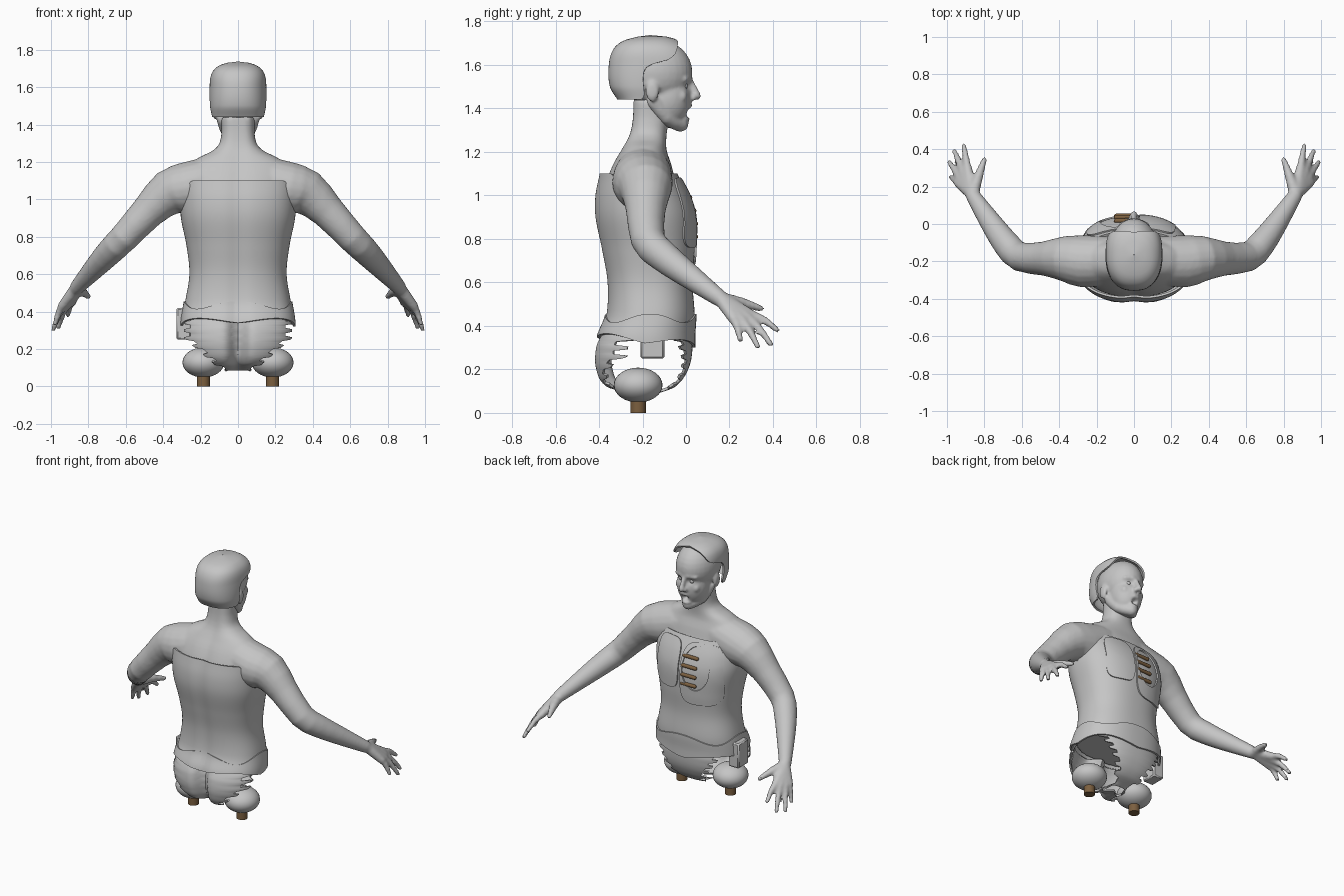
import bpy, bmesh, math
from mathutils import Vector, Matrix

if "Cube" in bpy.data.objects:
    bpy.data.objects.remove(bpy.data.objects["Cube"])


def material(name, colour):
    m = bpy.data.materials.new(name)
    m.use_nodes = True
    m.diffuse_color = (*colour, 1)
    m.node_tree.nodes["Principled BSDF"].inputs["Base Color"].default_value = (*colour, 1)
    return m


GREY = material("plain grey", (0.56, 0.56, 0.56))
BROWN = material("bone brown", (0.2, 0.115, 0.05))
P = 0.85  # squareness of the body sections


def spow(v, p=P):
    return math.copysign(abs(v) ** p, v)


def interp(rows, z):
    """Smooth interpolation through rows of (z, values...)."""
    z = min(max(z, rows[0][0]), rows[-1][0])
    k = next(i for i in range(len(rows) - 1) if z <= rows[i + 1][0])
    a, b = rows[k], rows[k + 1]
    before, after = rows[max(k - 1, 0)], rows[min(k + 2, len(rows) - 1)]
    h = b[0] - a[0]
    t = (z - a[0]) / h
    out = []
    for c in range(1, len(a)):
        ma = (b[c] - before[c]) / (b[0] - before[0]) * h
        mb = (after[c] - a[c]) / (after[0] - a[0]) * h
        out.append((2*t**3 - 3*t*t + 1) * a[c] + (t**3 - 2*t*t + t) * ma
                   + (3*t*t - 2*t**3) * b[c] + (t**3 - t*t) * mb)
    return out


def section(profile, z, a, grow=0, groove=0):
    """Point on a body section; angle 0 is the spine side."""
    hw, back, front = interp(profile, z)
    x = (hw + grow) * spow(math.sin(a))
    y = (back + front) / 2 - ((front - back) / 2 + grow) * spow(math.cos(a))
    if math.cos(a) > 0:
        y += groove * math.exp(-(x / 0.045) ** 2)
    return Vector((x, y, z))


def finish(name, bm, mat=GREY, remesh=0, thick=0, offset=-1, bevel=0):
    mesh = bpy.data.meshes.new(name)
    bm.to_mesh(mesh)
    bm.free()
    ob = bpy.data.objects.new(name, mesh)
    bpy.context.collection.objects.link(ob)
    if remesh:
        r = ob.modifiers.new("fuse", 'REMESH')
        r.mode, r.voxel_size = 'VOXEL', remesh
        s = ob.modifiers.new("soften", 'SMOOTH')
        s.factor, s.iterations = 0.5, 6
    if thick:
        s = ob.modifiers.new("thickness", 'SOLIDIFY')
        s.thickness, s.offset = thick, offset
    if bevel:
        ob.modifiers.new("bevel", 'BEVEL').width = bevel
    graph = bpy.context.evaluated_depsgraph_get()
    done = bpy.data.meshes.new_from_object(ob.evaluated_get(graph))
    ob.modifiers.clear()
    ob.data = done
    bm = bmesh.new()
    bm.from_mesh(done)
    bmesh.ops.recalc_face_normals(bm, faces=bm.faces)
    bm.to_mesh(done)
    bm.free()
    done.name = name
    done.materials.clear()
    done.materials.append(mat)
    done.shade_smooth()
    done.set_sharp_from_angle(angle=0.75)
    return ob


def grid(bm, rows, closed=False):
    """Quads between rows of points; closed rows also get end caps."""
    vs = [[bm.verts.new(p) for p in r] for r in rows]
    n = len(rows[0])
    for r, s in zip(vs, vs[1:]):
        for i in range(n if closed else n - 1):
            k = (i + 1) % n
            bm.faces.new((r[i], r[k], s[k], s[i]))
    if closed:
        bm.faces.new(vs[0][::-1])
        bm.faces.new(vs[-1])


def ball(bm, c, r, segments=32):
    r = r if isinstance(r, tuple) else (r, r, r)
    bmesh.ops.create_uvsphere(bm, u_segments=segments, v_segments=segments // 2, radius=1,
                              matrix=Matrix.Translation(c) @ Matrix.Diagonal((*r, 1)))


def limb(bm, points, steps=2):
    """Curved, tapered tube with round ends through (x, y, z, radius) points."""
    keys = [(i, *p) for i, p in enumerate(points)]
    path = [interp(keys, i / steps) for i in range((len(points) - 1) * steps + 1)]
    spots = [Vector(p[:3]) for p in path]
    way = (spots[-1] - spots[0]).normalized()
    ref = Vector((1, 0, 0)) if abs(way.z) > .8 else Vector((0, 0, 1))
    rings = []
    for i, p in enumerate(path):
        along = (spots[min(i + 1, len(spots) - 1)] - spots[max(i - 1, 0)]).normalized()
        u = ref.cross(along).normalized()
        v = along.cross(u)
        rings.append([spots[i] + p[3] * (u * math.cos(math.tau * k / 20)
                                         + v * math.sin(math.tau * k / 20)) for k in range(20)])
    grid(bm, rings, closed=True)
    for p in (path[0], path[-1]):
        ball(bm, p[:3], p[3], segments=16)


def sheet(name, profile, bottom, top, half=lambda z: math.pi, centre=0.0,
          rows=28, cols=96, thick=0.012, grow=0, groove=0):
    """Curved shell; its ends vary with angle and its width with height."""
    pts = []
    for j in range(rows + 1):
        row = []
        for i in range(cols + 1):
            u = 2 * i / cols - 1
            lo, hi = bottom(u * math.pi), top(u * math.pi)
            z = lo + (hi - lo) * j / rows
            row.append(section(profile, z, centre + u * half(z), grow, groove))
        pts.append(row)
    bm = bmesh.new()
    grid(bm, pts)
    bmesh.ops.remove_doubles(bm, verts=bm.verts, dist=0.0002)
    return finish(name, bm, thick=thick)


# Body: inner trunk, neck, arms and hands fused together
CORE = [(.38, .27, -.37, .01), (.6, .24, -.345, .01), (.9, .285, -.39, .02),
        (1.06, .29, -.37, -.045), (1.15, .28, -.335, -.07), (1.21, .235, -.30, -.09),
        (1.27, .12, -.27, -.09), (1.34, .09, -.255, -.08), (1.44, .09, -.25, -.06)]
bm = bmesh.new()
grid(bm, [[section(CORE, .38 + 1.06 * j / 40, math.tau * i / 48, groove=.01)
           for i in range(48)] for j in range(41)], closed=True)
FINGERS = [((.89, .30, .45), (.91, .42, .38)), ((.915, .285, .435), (.96, .39, .315)),
           ((.935, .255, .425), (.987, .33, .305)), ((.94, .22, .43), (.978, .25, .335))]
for s in (-1, 1):
    def side(*pts):
        limb(bm, [(s * p[0], *p[1:]) for p in pts])
    side((.14, -.195, 1.1, .13), (.27, -.2, 1.06, .14), (.37, -.185, 1.035, .122),
         (.48, -.185, .935, .092), (.61, -.175, .795, .079), (.68, -.11, .725, .073),
         (.76, .0, .64, .06), (.86, .15, .53, .04))
    for knuckle, tip in FINGERS:
        mid = (Vector(knuckle) + Vector(tip)) / 2 + Vector((0, 0, .012))
        side((.865, .16, .525, .034), (*knuckle, .025))
        side((*knuckle, .022), (*mid, .018), (*tip, .014))
    side((.86, .17, .52, .034), (.83, .26, .505, .025), (.80, .345, .48, .015))
finish("body", bm, remesh=.01)

# Head with facial features
bm = bmesh.new()
ball(bm, (0, -.14, 1.565), (.13, .17, .155))
ball(bm, (0, -.085, 1.45), (.103, .11, .14))
ball(bm, (0, .004, 1.412), (.036, .026, .018))
ball(bm, (0, -.008, 1.352), (.034, .026, .014))
limb(bm, [(0, .02, 1.53, .012), (0, .052, 1.457, .018)])
for s in (-1, 1):
    ball(bm, (s * .016, .035, 1.45), .015)
    ball(bm, (s * .125, -.155, 1.48), (.014, .032, .05))
    ball(bm, (s * .058, -.02, 1.455), (.03, .026, .03))
    limb(bm, [(s * .07, -.006, 1.535, .014), (s * .02, .016, 1.54, .016)])
    limb(bm, [(0, -.025, 1.33, .038), (s * .055, -.09, 1.36, .036), (s * .075, -.14, 1.43, .04)])
head = finish("head", bm, remesh=.008)
# Eye sockets and open mouth
for centre, radius, depth in (((.042, .02, 1.503), .026, .012), ((-.042, .02, 1.503), .026, .012),
                              ((0, .015, 1.382), .022, .03)):
    for v in head.data.vertices:
        d = (v.co - Vector(centre)).length / radius
        if d < 1.5 and v.co.y > -.05:
            v.co.y -= depth * math.exp(-2 * d * d)
bm = bmesh.new()
for s in (-1, 1):
    ball(bm, (s * .042, -.008, 1.503), .016, segments=16)
finish("eyes", bm)

# Hair cap, cut back around the ears and forehead
CAP = [(1.44, .138, -.315, -.06), (1.5, .15, -.35, 0), (1.6, .152, -.355, .05),
       (1.67, .142, -.335, .02), (1.71, .11, -.29, -.03), (1.73, .06, -.22, -.09),
       (1.737, .002, -.167, -.163)]
EDGE = [(1.44, -.205), (1.46, -.192), (1.54, -.197), (1.585, -.185), (1.605, -.15),
        (1.625, -.08), (1.66, -.045), (1.74, -.035)]


def cap_half(z):
    hw, back, front = interp(CAP, z)
    c = ((back + front) / 2 - interp(EDGE, z)[0]) / ((front - back) / 2)
    return math.acos(max(-1, min(1, spow(c, 1 / P))))


sheet("hair_cap", CAP, lambda a: 1.44, lambda a: 1.737, cap_half, rows=44, cols=64)

# Torso shell with arm holes, and the waistband
SHELL = [(.3, .30, -.415, .035), (.36, .298, -.405, .035), (.45, .283, -.37, .04),
         (.6, .26, -.365, .03), (.75, .275, -.39, .04), (.9, .305, -.42, .04),
         (1.0, .31, -.42, .012), (1.1, .308, -.4, -.04)]
sheet("torso_shell", SHELL, lambda a: .38,
      lambda a: .92 + .18 * min(1, 1.6 * abs(math.cos(a))), rows=32, groove=.01)
sheet("waistband", SHELL, lambda a: .32 + .02 * math.cos(a) + .03 * abs(math.sin(2 * a)),
      lambda a: .435 + .02 * math.cos(4 * a), rows=8, grow=.008, groove=.02)

# Torn pelvis shells, open at the hips
PELVIS = [(.085, .07, -.27, -.14), (.12, .2, -.375, -.05), (.2, .28, -.42, .01),
          (.3, .3, -.42, .03), (.37, .285, -.39, .02)]


def torn_half(base, slope, widest):
    def half(z):
        limit = min(widest, base + slope * (z - .085)) + (.02 if int(z * 45) % 2 else -.015)
        r = max(.05, min(1, limit / interp(PELVIS, z)[0]))
        return math.asin(r ** (1 / P))
    return half


for name, centre, groove, half in (("buttocks", 0, .07, torn_half(.07, 1.15, .27)),
                                   ("groin", math.pi, 0, torn_half(.06, .65, .24))):
    sheet(name, PELVIS, lambda a: .086, lambda a: .37, half, centre,
          rows=40, cols=48, groove=groove)


# Chest plates following the shell
def chest_point(x, z, lift):
    hw, back, front = interp(SHELL, z)
    rest = max(0, 1 - min(1, abs(x) / hw) ** (2 / P))
    return Vector((x, (back + front) / 2 + (front - back) / 2 * rest ** (P / 2) + lift, z))


def plate(name, cx, cz, rx, rz, hole):
    bm = bmesh.new()
    rows = []
    for k in range(9):
        row = []
        for i in range(65):
            c, s = math.cos(math.tau * i / 64), math.sin(math.tau * i / 64)
            outer = Vector((cx + rx * spow(c, .5), cz + rz * spow(s, .5)))
            inner = Vector((hole[0] + hole[2] * c, hole[1] + hole[3] * s))
            p = inner.lerp(outer, k / 8)
            row.append(chest_point(p.x, p.y, .004))
        rows.append(row)
    grid(bm, rows)
    bmesh.ops.remove_doubles(bm, verts=bm.verts, dist=0.0002)
    finish(name, bm, thick=.01, offset=0)


plate("chest_plate_open", -.12, .88, .135, .2, (-.09, .92, .092, .14))
plate("chest_plate_closed", .125, .92, .095, .16, (.125, .92, 0, 0))

# Exposed ribs in the chest opening
bm = bmesh.new()
for z in (.81, .87, .93, .99):
    y = chest_point(-.045, z, .002).y
    limb(bm, [(.0, y, z, .012), (-.095, y, z, .012)])
finish("ribs", bm, BROWN)

# Hip pouch
bm = bmesh.new()
bmesh.ops.create_cube(bm, size=1, matrix=Matrix.Translation((-.29, -.155, .335))
                      @ Matrix.Diagonal((.08, .11, .17, 1)))
finish("hip_pouch", bm, bevel=.008)

# Thigh stumps with bone ends
for s, word in ((1, "left"), (-1, "right")):
    bm = bmesh.new()
    ball(bm, (s * .185, -.22, .128), (.112, .112, .08))
    finish(word + "_thigh_stump", bm)
    bm = bmesh.new()
    bmesh.ops.create_cone(bm, cap_ends=True, segments=24, radius1=.035, radius2=.035,
                          depth=.09, matrix=Matrix.Translation((s * .185, -.22, .045)))
    finish(word + "_thigh_bone", bm, BROWN)
